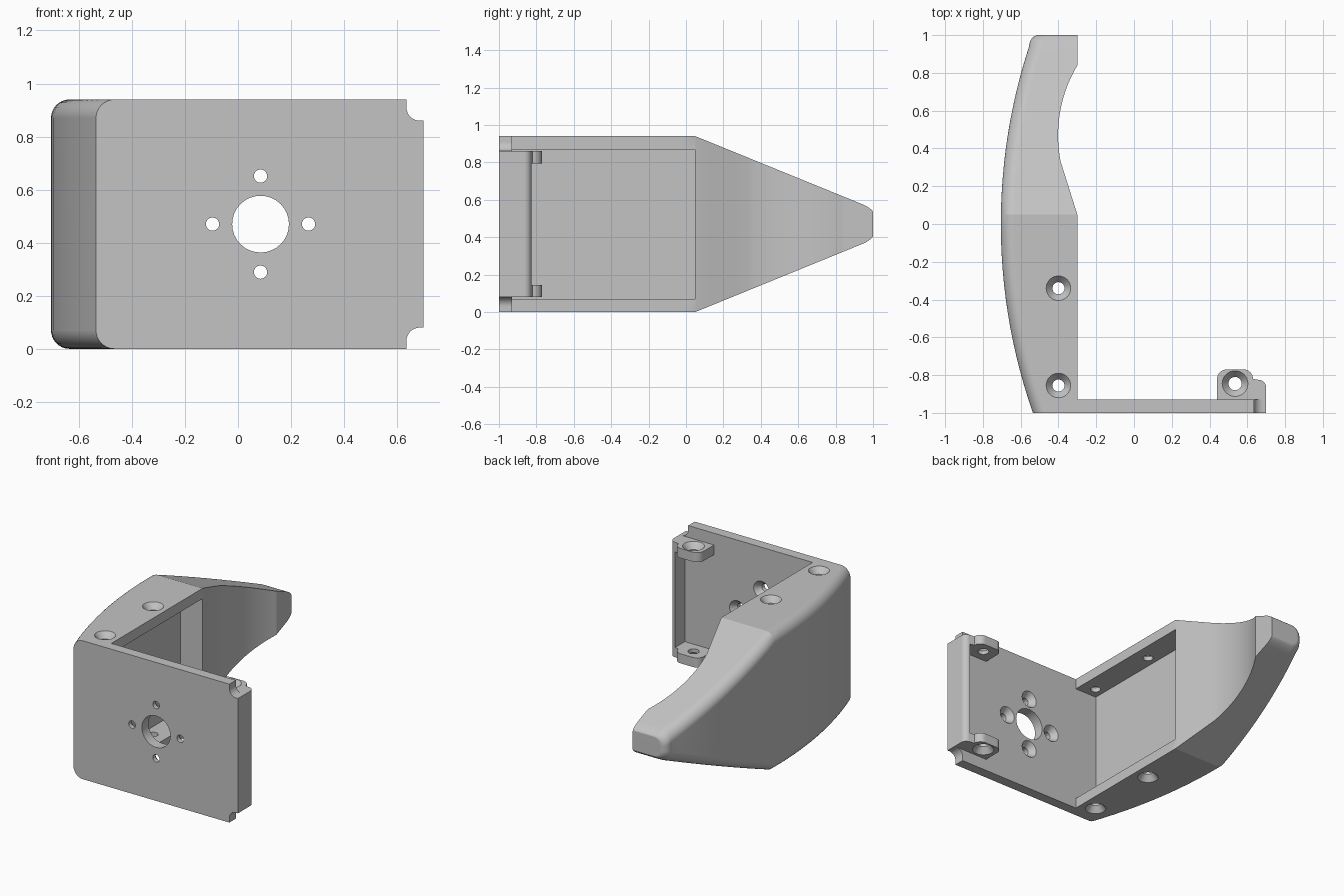
import bpy
import bmesh
from math import sin, cos, pi, sqrt, radians
from mathutils import Vector

cube = bpy.data.objects.get("Cube")
if cube:
    bpy.data.objects.remove(cube, do_unlink=True)

grey = bpy.data.materials.new("light_grey")
grey.use_nodes = True
grey.diffuse_color = (0.55, 0.55, 0.55, 1)
grey.node_tree.nodes["Principled BSDF"].inputs["Base Color"].default_value = (0.55, 0.55, 0.55, 1)

H = 0.94       # overall height
FRONT, BACK = -1.0, -0.93   # front plate faces
INNER = -0.3   # inner side of the arm


def loft(name, rings):
    """Closed solid through rings of equal point count, capped at both ends."""
    bm = bmesh.new()
    loops = [[bm.verts.new(p) for p in ring] for ring in rings]
    n = len(loops[0])
    for a, b in zip(loops, loops[1:]):
        for i in range(n):
            j = (i + 1) % n
            bm.faces.new((a[i], a[j], b[j], b[i]))
    bm.faces.new(loops[0])
    bm.faces.new(loops[-1])
    bmesh.ops.recalc_face_normals(bm, faces=bm.faces)
    mesh = bpy.data.meshes.new(name)
    bm.to_mesh(mesh)
    bm.free()
    mesh.materials.append(grey)
    obj = bpy.data.objects.new(name, mesh)
    bpy.context.collection.objects.link(obj)
    return obj


def arc(cx, cy, r, start, end, steps=8):
    angles = [radians(start + (end - start) * i / steps) for i in range(steps + 1)]
    return [(cx + r * cos(a), cy + r * sin(a)) for a in angles]


def activate(obj):
    bpy.ops.object.select_all(action='DESELECT')
    obj.select_set(True)
    bpy.context.view_layer.objects.active = obj


def cut(obj, cutter):
    cutter.hide_render = True
    mod = obj.modifiers.new("cut", 'BOOLEAN')
    mod.operation = 'DIFFERENCE'
    mod.solver = 'EXACT'
    mod.object = cutter
    activate(obj)
    bpy.ops.object.modifier_apply(modifier=mod.name)
    bpy.data.objects.remove(cutter, do_unlink=True)


def drill(obj, point, outward, r, sink):
    """Through hole of radius r with a conical mouth of radius sink."""
    turn = Vector(outward).to_track_quat('Z', 'Y')
    rings = []
    for height, radius in ((0.02, sink), (0, sink), (-0.04, r), (-0.1, r)):
        rings.append([Vector(point) + turn @ Vector((x, y, height))
                      for x, y in arc(0, 0, radius, 0, 360, 32)[:-1]])
    cut(obj, loft("drill", rings))


def finish(obj):
    activate(obj)
    bpy.ops.object.shade_smooth_by_angle(angle=radians(18))
    mod = obj.modifiers.new("even_shading", 'WEIGHTED_NORMAL')
    mod.keep_sharp = True


# Curved side arm, lofted along y from filleted cross-sections
def inner_x(y):
    hollow = lambda v: -0.402 + 0.72 - sqrt(0.72 ** 2 - (v - 0.47) ** 2)
    if y <= 0.05 or y >= 0.84:
        return INNER
    if y < 0.33:
        return INNER + (hollow(0.33) - INNER) * (y - 0.05) / 0.28
    return min(INNER, hollow(y))


def arm_section(y, tip=0.0):
    shrink = 1 - cos(tip)
    outer = -0.705 + 3.03 - sqrt(3.03 ** 2 - min(y, 0.94) ** 2) + 0.05 * shrink
    top = H - 0.4075 * max(0, y - 0.05) - 0.02 * shrink
    low = H - top
    r = 0.07 - 0.02 * shrink
    inner = inner_x(y)
    pts = [(inner, low), (inner, top)]
    pts += arc(outer + r, top - r, r, 90, 180) + arc(outer + r, low + r, r, 180, 270)
    return [(x, y, z) for x, z in pts]


def steps(a, b, n):
    return [a + (b - a) * i / n for i in range(n)]


ys = steps(FRONT, 0.05, 14) + steps(0.05, 0.33, 4) + steps(0.33, 0.84, 14) + [0.84, 0.89]
sections = [arm_section(y) for y in ys]
for i in range(9):
    a = i * pi / 16
    sections.append(arm_section(0.94 + 0.06 * sin(a), a))
arm = loft("side_arm", sections)

# Rectangular pocket in the arm
pocket = [[(x, y, z) for y, z in ((BACK, 0.07), (0.049, 0.07), (0.049, 0.87), (BACK, 0.87))]
          for x in (-0.465, -0.2)]
cut(arm, loft("pocket_cutter", pocket))

# Countersunk screw holes through both arm walls
for y in (-0.34, -0.855):
    drill(arm, (-0.4, y, H), (0, 0, 1), 0.032, 0.065)
    drill(arm, (-0.4, y, 0), (0, 0, -1), 0.032, 0.065)
finish(arm)

# Front plate with rounded corner notches
low_half = [(INNER, 0), (0.635, 0)] + arc(0.685, 0.03, 0.05, 180, 90) + [(0.7, 0.08)]
outline = low_half + [(x, H - z) for x, z in reversed(low_half)]
plate = loft("front_plate", [[(x, y, z) for x, z in outline] for y in (FRONT, BACK)])

# Centre bore and four screw holes countersunk from behind
cx, cz, spread = 0.085, H / 2, 0.181
drill(plate, (cx, BACK, cz), (0, 1, 0), 0.107, 0.107)
for dx, dz in ((1, 0), (-1, 0), (0, 1), (0, -1)):
    drill(plate, (cx + dx * spread, BACK, cz + dz * spread), (0, 1, 0), 0.025, 0.058)
finish(plate)


def slab(name, points, z0, z1):
    return loft(name, [[(x, y, z) for x, y in points] for z in (z0, z1)])


# Rear lip along the plate's free edge
lip_outline = [(0.66, BACK), (0.7, BACK)] + arc(0.66, -0.865, 0.04, 0, 90)
finish(slab("edge_lip", lip_outline, 0.08, H - 0.08))

# Screw lugs at the top and bottom of the lip
lug_outline = [(0.44, BACK), (0.66, BACK), (0.66, -0.825)]
lug_outline += arc(0.58, -0.82, 0.05, 0, 90) + arc(0.49, -0.82, 0.05, 90, 180)
for name, z0, z1, face, way in (("lower_lug", 0.08, 0.145, 0.08, -1),
                                ("upper_lug", H - 0.145, H - 0.08, H - 0.08, 1)):
    lug = slab(name, lug_outline, z0, z1)
    drill(lug, (0.535, -0.845, face), (0, 0, way), 0.035, 0.068)
    finish(lug)
